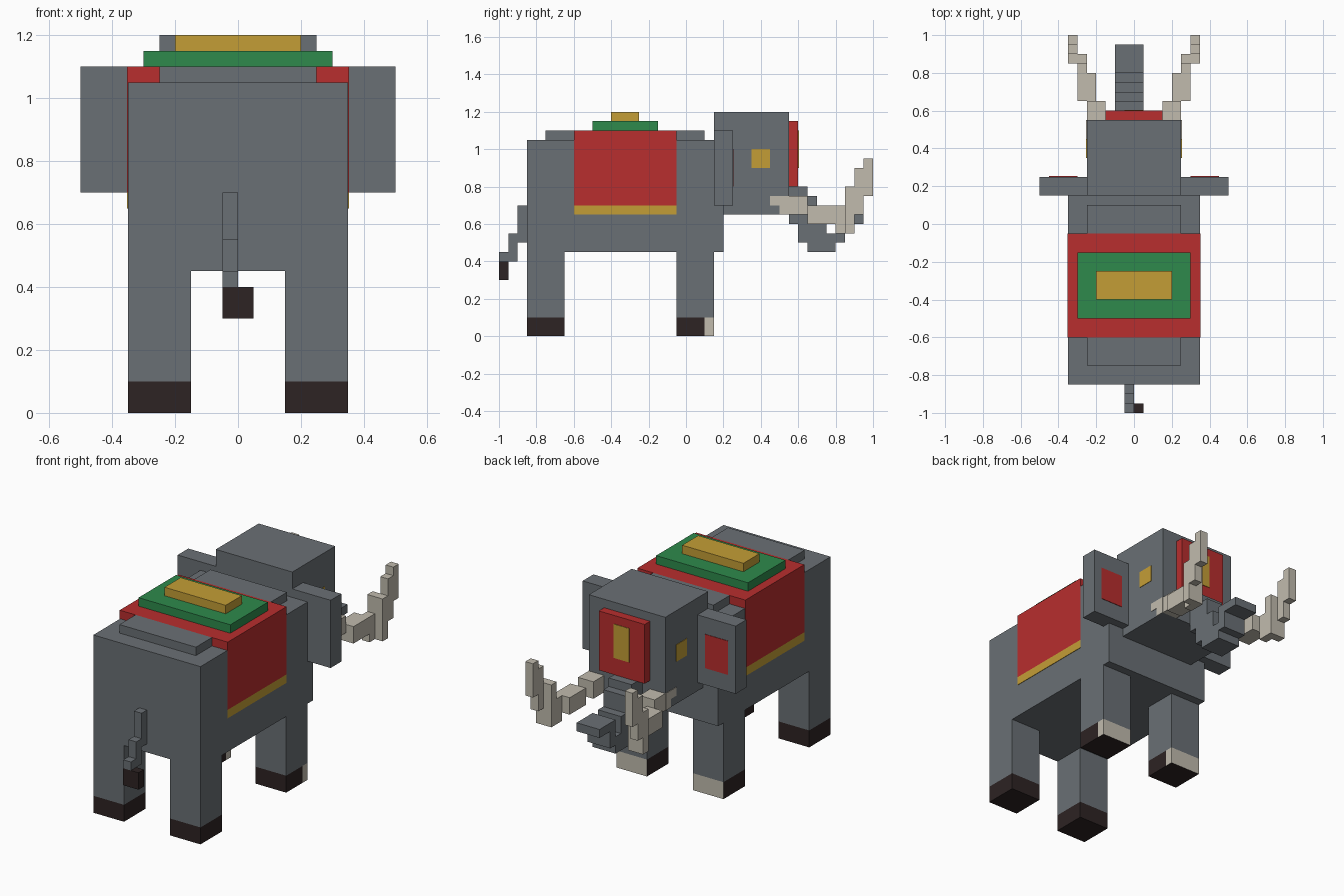
import bpy
import bmesh

cube = bpy.data.objects.get("Cube")
if cube:
    bpy.data.objects.remove(cube, do_unlink=True)


def material(name, rgb):
    linear = [((c / 255 + 0.055) / 1.055) ** 2.4 for c in rgb] + [1]
    mat = bpy.data.materials.new(name)
    mat.use_nodes = True
    mat.diffuse_color = linear
    bsdf = next(n for n in mat.node_tree.nodes if n.type == "BSDF_PRINCIPLED")
    bsdf.inputs["Base Color"].default_value = linear
    return mat


GREY = material("elephant grey", (106, 112, 117))
RED = material("cloth red", (184, 46, 46))
GOLD = material("gold", (196, 158, 54))
GREEN = material("cushion green", (46, 138, 76))
IVORY = material("ivory", (193, 187, 174))
DARK = material("dark brown", (45, 35, 35))
THIN = 0.003


def blocks(name, mat, *boxes):
    """One object from boxes given as (x range, y range, z range)."""
    bm = bmesh.new()
    for box in boxes:
        verts = bmesh.ops.create_cube(bm, size=1)["verts"]
        for v in verts:
            v.co = [min(r) if c < 0 else max(r) for r, c in zip(box, v.co)]
    mesh = bpy.data.meshes.new(name)
    bm.to_mesh(mesh)
    bm.free()
    mesh.materials.append(mat)
    obj = bpy.data.objects.new(name, mesh)
    bpy.context.scene.collection.objects.link(obj)
    return obj


def pair(name, mat, *boxes):
    """The same boxes on both sides of the body."""
    for side, s in (("left", 1), ("right", -1)):
        mirrored = [((s * x[0], s * x[1]), y, z) for x, y, z in boxes]
        yield blocks(f"{side}_{name}", mat, *mirrored)


def both(name, mat, *boxes):
    return list(pair(name, mat, *boxes))


# Body and the raised spine in front of and behind the cloth
blocks("body", GREY, ((-.35, .35), (-.85, .2), (.45, 1.05)))
blocks("spine", GREY,
       ((-.25, .25), (-.75, -.6), (1.05, 1.1)),
       ((-.25, .25), (-.05, .1), (1.05, 1.1)))

# Legs and feet
LEG = (.15, .35)
both("rear_leg", GREY, (LEG, (-.85, -.65), (.1, .45)))
both("front_leg", GREY, (LEG, (-.05, .15), (.1, .45)))
both("rear_foot", DARK, (LEG, (-.85, -.65), (0, .1)))
both("front_foot", DARK, (LEG, (-.05, .1), (0, .1)))

# Toenails: ivory in front and on one side, dark elsewhere
for nails in both("toenails", IVORY, (LEG, (.1, .15), (0, .1))):
    nails.data.materials.append(DARK)
    for face in nails.data.polygons:
        if face.normal.x < -.5 or face.normal.z < -.5:
            face.material_index = 1

# Saddle cloth, its hem and the seat
blocks("saddle_cloth", RED, ((-.35 - THIN, .35 + THIN), (-.6, -.05), (.7, 1.1)))
blocks("cloth_hem", GOLD, ((-.35 - THIN, .35 + THIN), (-.6, -.05), (.65, .7)))
blocks("cushion", GREEN, ((-.3, .3), (-.5, -.15), (1.1, 1.15)))
blocks("seat", GOLD, ((-.2, .2), (-.4, -.25), (1.15, 1.2)))

# Head, ears and eyes
blocks("head", GREY, ((-.25, .25), (.15, .55), (.65, 1.2)))
both("ear", GREY, ((.25, .5), (.15, .25), (.7, 1.1)))
both("ear_patch", RED, ((.3, .45), (.25, .25 + THIN), (.8, 1.0)))
both("eye", GOLD, ((.25, .25 + THIN), (.35, .45), (.9, 1.0)))

# Forehead plate
blocks("forehead_plate", RED, ((-.15, .15), (.55, .6), (.8, 1.15)))
blocks("forehead_patch", GOLD, ((-.05, .05), (.6, .6 + THIN), (.9, 1.1)))

# Trunk, stepping down and curling up at the tip
TRUNK = (-.1, .05)
blocks("trunk", GREY,
       (TRUNK, (.55, .6), (.6, .8)),
       (TRUNK, (.6, .65), (.5, .8)),
       (TRUNK, (.65, .7), (.45, .75)),
       (TRUNK, (.7, .75), (.45, .65)),
       (TRUNK, (.75, .8), (.45, .55)),
       (TRUNK, (.8, .85), (.5, .65)),
       (TRUNK, (.85, .95), (.6, .65)))

# Tusks and their painted roots on the cheeks
both("tusk", IVORY,
     ((.15, .25), (.55, .65), (.65, .75)),
     ((.2, .3), (.65, .8), (.6, .7)),
     ((.25, .3), (.8, .85), (.55, .7)),
     ((.25, .35), (.85, .9), (.55, .8)),
     ((.3, .35), (.9, .95), (.65, .9)),
     ((.3, .35), (.95, 1.0), (.75, .95)))
both("tusk_root", IVORY,
     ((.25, .25 + THIN), (.45, .5), (.7, .75)),
     ((.25, .25 + THIN), (.5, .55), (.65, .75)))

# Tail and tuft
TAIL = (-.05, 0)
blocks("tail", GREY,
       (TAIL, (-.9, -.85), (.5, .7)),
       (TAIL, (-.95, -.9), (.4, .55)),
       (TAIL, (-1, -.95), (.4, .45)))
blocks("tail_tuft", DARK, ((-.05, .05), (-1, -.95), (.3, .4)))
